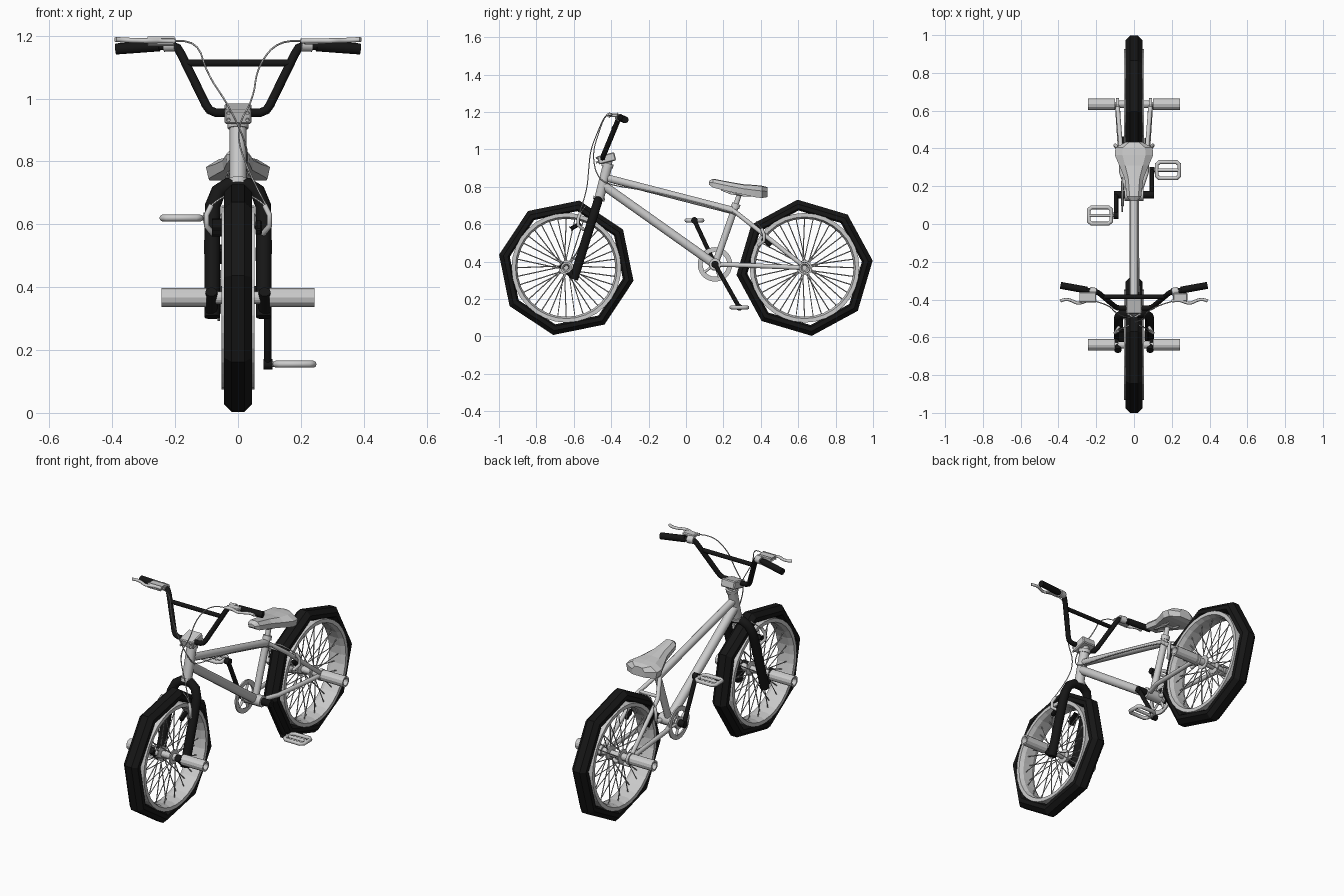
import bpy, bmesh
from math import cos, sin, pi, radians
from mathutils import Vector

if "Cube" in bpy.data.objects:
    bpy.data.objects.remove(bpy.data.objects["Cube"])

black = bpy.data.materials.new("black")
black.diffuse_color = (0.008, 0.008, 0.008, 1)
black.use_nodes = True
black.node_tree.nodes["Principled BSDF"].inputs["Base Color"].default_value = black.diffuse_color


def add(name, mesh, mat=None):
    ob = bpy.data.objects.new(name, mesh)
    bpy.context.scene.collection.objects.link(ob)
    if mat:
        mesh.materials.clear()
        mesh.materials.append(mat)
    return ob


def from_bmesh(name, bm, mat=None):
    bmesh.ops.recalc_face_normals(bm, faces=bm.faces)
    me = bpy.data.meshes.new(name)
    bm.to_mesh(me)
    bm.free()
    return add(name, me, mat)


def flip(pts):
    return [(-x, y, z) for x, y, z in pts]


def tube(name, paths, r, mat=None, res=3, mirror=False, smooth=False, closed=False):
    """Round tube along each path, turned into a mesh."""
    cu = bpy.data.curves.new(name, 'CURVE')
    cu.dimensions, cu.bevel_depth, cu.bevel_resolution = '3D', r, res
    cu.use_fill_caps, cu.resolution_u = True, 4
    for pts in paths + ([flip(p) for p in paths] if mirror else []):
        s = cu.splines.new('NURBS' if smooth else 'POLY')
        s.points.add(len(pts) - 1)
        for p, co in zip(s.points, pts):
            p.co = (*co, 1)
        s.use_cyclic_u = closed
        if smooth:
            s.use_endpoint_u, s.order_u = True, 3
    tmp = bpy.data.objects.new(name, cu)
    me = bpy.data.meshes.new_from_object(tmp)
    bpy.data.objects.remove(tmp)
    return add(name, me, mat)


def lathe(name, prof, c, n, mat=None, phase=0.0, mirror=False):
    """Closed (x, radius) profile turned around an axle along x."""
    bm = bmesh.new()
    for sx in ((1, -1) if mirror else (1,)):
        rings = []
        for i in range(n):
            a = phase + 2 * pi * i / n
            rings.append([bm.verts.new((sx * (c[0] + x), c[1] + r * cos(a), c[2] + r * sin(a)))
                          for x, r in prof])
        m = len(prof)
        for i in range(n):
            p, q = rings[i], rings[(i + 1) % n]
            for j in range(m):
                k = (j + 1) % m
                bm.faces.new((p[j], p[k], q[k], q[j]))
    return from_bmesh(name, bm, mat)


def box(name, c, size, rx=0, mat=None, mirror=False, bevel=0.005):
    bm = bmesh.new()
    for sx in ((1, -1) if mirror else (1,)):
        vs = bmesh.ops.create_cube(bm, size=1)['verts']
        for v in vs:
            p = Vector((v.co.x * size[0], v.co.y * size[1], v.co.z * size[2]))
            y, z = p.y * cos(rx) - p.z * sin(rx), p.y * sin(rx) + p.z * cos(rx)
            v.co = (sx * (c[0] + p.x), c[1] + y, c[2] + z)
    bmesh.ops.bevel(bm, geom=bm.edges[:], offset=bevel, segments=1, affect='EDGES')
    return from_bmesh(name, bm, mat)


# Wheels: eight-sided tyre, round rim, hub, spokes, pegs
HZ = 0.367
for label, cy, phase in (("front", -0.64, radians(34)), ("rear", 0.634, radians(6))):
    c = (0, cy, HZ)
    lathe(label + "_tyre", [(-.03, .308), (-.044, .318), (-.044, .342), (-.02, .366),
                            (.02, .366), (.044, .342), (.044, .318), (.03, .308)], c, 8, black, phase)
    lathe(label + "_rim", [(-.053, .293), (.053, .293), (.053, .272), (.03, .262),
                           (-.03, .262), (-.053, .272)], c, 32)
    lathe(label + "_hub", [(-.085, .008), (-.085, .02), (-.042, .02), (-.042, .04), (-.034, .04), (-.03, .018),
                           (.03, .018), (.034, .04), (.042, .04), (.042, .02), (.085, .02), (.085, .008)], c, 16)
    tube(label + "_axle", [[(-.12, cy, HZ), (.12, cy, HZ)]], .012)
    spokes = []
    for i in range(36):
        a, side = 2 * pi * i / 36, (-1) ** i
        b = a + (.25 if i % 4 < 2 else -.25)
        spokes.append([(side * .038, cy + .037 * cos(b), HZ + .037 * sin(b)),
                       (side * .01, cy + .268 * cos(a), HZ + .268 * sin(a))])
    tube(label + "_spokes", spokes, .003, res=0)
    lathe(label + "_pegs", [(.1, .012), (.1, .03), (.243, .03), (.243, .021), (.22, .012)], c, 12, mirror=True)

# Frame tubes
tube("head_tube", [[(0, -.465, .735), (0, -.418, .92)]], .027)
tube("headset_cups", [[(0, -.467, .728), (0, -.463, .745)], [(0, -.422, .905), (0, -.417, .925)]], .033)
tube("top_tube", [[(0, -.435, .85), (0, .255, .672)]], .021)
tube("down_tube", [[(0, -.445, .81), (0, .155, .385)]], .025)
tube("seat_tube", [[(0, .155, .385), (0, .268, .705)]], .019)
tube("seat_clamp", [[(0, .262, .688), (0, .27, .71)]], .024)
tube("seat_post", [[(0, .265, .70), (0, .29, .775)]], .014)
tube("bottom_bracket", [[(-.05, .155, .385), (.05, .155, .385)]], .032)
tube("seat_stays", [[(.012, .255, .672), (.065, .35, .597), (.088, .634, .372)]], .012, mirror=True)
tube("chain_stays", [[(.025, .155, .385), (.065, .27, .382), (.088, .634, .367)]], .013, mirror=True)
tube("stay_bridge", [[(-.06, .34, .605), (.06, .34, .605)]], .009)
lathe("rear_dropouts", [(.08, .008), (.08, .032), (.096, .032), (.096, .008)], (0, .634, HZ), 12, mirror=True)

# Fork
def fork_pt(x, z):
    return (x, -.472 - (.72 - z) * .31, z)

leg = [(.082, .305), (.082, .61), (.08, .66), (.062, .705), (.03, .725)]
half = [fork_pt(x, z) for x, z in leg]
tube("fork", [flip(half) + half[::-1]], .025, black)
tube("fork_dropouts", [[(.085, -.605, .325), (.085, -.65, .367), (.085, -.67, .385)]], .019, black, mirror=True)

# Stem and handlebar
tube("stem_post", [[(0, -.42, .91), (0, -.408, .955)]], .021)
box("stem", (0, -.425, .952), (.085, .095, .045), radians(14))
tube("stem_bolts", [[(x, -.46, z), (x, -.482, z - .005)] for x in (-.03, .03) for z in (.935, .958)], .006, res=1)
bar = [(0, -.445, .955), (.07, -.445, .955), (.09, -.443, .963), (.102, -.436, .98), (.18, -.37, 1.14),
       (.193, -.362, 1.162), (.215, -.357, 1.17), (.385, -.325, 1.158)]
tube("handlebar", [flip(bar)[:0:-1] + bar], .014, black)
tube("crossbar", [[(-.162, -.386, 1.113), (.162, -.386, 1.113)]], .012, black)
tube("grips", [[(.25, -.35, 1.168), (.388, -.325, 1.158)]], .0185, black, mirror=True)

# Brake levers
tube("lever_clamps", [[(.2, -.36, 1.17), (.235, -.353, 1.169)]], .021, mirror=True)
box("lever_bodies", (.245, -.387, 1.182), (.075, .045, .02), mirror=True)
tube("levers", [[(.2, -.408, 1.183), (.24, -.402, 1.184), (.27, -.415, 1.184), (.3, -.422, 1.184),
                 (.335, -.402, 1.185), (.37, -.398, 1.187), (.39, -.408, 1.188)]], .008,
     res=2, mirror=True, smooth=True)

# Cables
tube("front_cable", [[(.2, -.41, 1.183), (.13, -.43, 1.19), (.06, -.47, 1.1), (.05, -.51, 1.0),
                      (-.01, -.52, .9), (.03, -.53, .77), (.09, -.57, .66)]], .003, res=0, smooth=True)
tube("rear_cable", [[(-.2, -.41, 1.183), (-.13, -.43, 1.19), (-.1, -.47, 1.08), (-.03, -.5, .98),
                     (.025, -.48, .86), (.03, -.42, .81), (.024, -.2, .78), (.024, .24, .67),
                     (.04, .36, .6), (.085, .41, .55)]], .003, res=0, smooth=True)

# Rim brakes
for label, y, z, d in (("front", -.565, .60, -1), ("rear", .405, .515, 1)):
    tube(label + "_brake_arms", [[(.08, y - d * .02, z - .03), (.1, y + d * .012, z - .005),
                                  (.1, y + d * .012, z + .03), (.085, y, z + .06)]], .009, res=2, mirror=True)
    box(label + "_brake_pads", (.066, y + d * .025, z - .01), (.022, .06, .022), radians(35 * -d - 5),
        black, mirror=True)
    tube(label + "_brake_wire", [[(-.085, y, z + .06), (-.04, y - d * .03, z + .1), (.04, y - d * .03, z + .1),
                                  (.085, y, z + .06)]], .003, res=0, smooth=True)

# Saddle: lofted cross-sections from nose to tail
bm = bmesh.new()
rings = []
for y, w, zt, zb in ((.122, .02, .828, .812), (.145, .038, .84, .795), (.24, .05, .822, .772), (.31, .078, .81, .758),
                     (.365, .102, .807, .745), (.405, .098, .803, .74), (.435, .04, .795, .745)):
    zm = zt * .6 + zb * .4
    rings.append([bm.verts.new((w * fx, y, z)) for fx, z in
                  ((-.6, zt), (0, zt + .003), (.6, zt), (1, zm), (.92, zb), (-.92, zb), (-1, zm))])
for p, q in zip(rings, rings[1:]):
    for j in range(7):
        k = (j + 1) % 7
        bm.faces.new((p[j], p[k], q[k], q[j]))
bm.faces.new(rings[0])
bm.faces.new(rings[-1])
from_bmesh("seat", bm)
tube("seat_rails", [[(.01, .19, .785), (.025, .24, .765), (.03, .32, .752), (.045, .39, .755)]], .006,
     res=1, mirror=True)
box("seat_rail_clamp", (0, .285, .765), (.07, .04, .025), radians(-10))

# Cranks, pedals and chainring
tube("crank_axle", [[(-.105, .155, .385), (.105, .155, .385)]], .02, black)
for label, s, py, pz in (("left", -1, .045, .62), ("right", 1, .285, .155)):
    x = s * .095
    tube(label + "_crank", [[(x, .155, .385), (x, py, pz)]], .012, black)
    tube(label + "_crank_end", [[(x - .014, py, pz), (x + .014, py, pz)]], .018, black)
    tube(label + "_pedal_axle", [[(x, py, pz), (s * .24, py, pz)]], .009)
    cage = [(.12, -.03), (.135, -.043), (.225, -.043), (.24, -.03), (.24, .03), (.225, .043), (.135, .043), (.12, .03)]
    tube(label + "_pedal", [[(s * a, py + b, pz) for a, b in cage]], .011, res=2, closed=True)
ring = (-.062, .155, .385)
lathe("chainring", [(-.004, .066), (-.004, .092), (.004, .092), (.004, .066)], ring, 28)
lathe("chainring_boss", [(-.006, .018), (-.006, .034), (.006, .034), (.006, .018)], ring, 16)
tube("chainring_arms", [[(-.062, .155 + r * cos(a), .385 + r * sin(a)) for r in (.025, .072)]
                        for a in (2 * pi * i / 5 for i in range(5))], .008, res=1)
